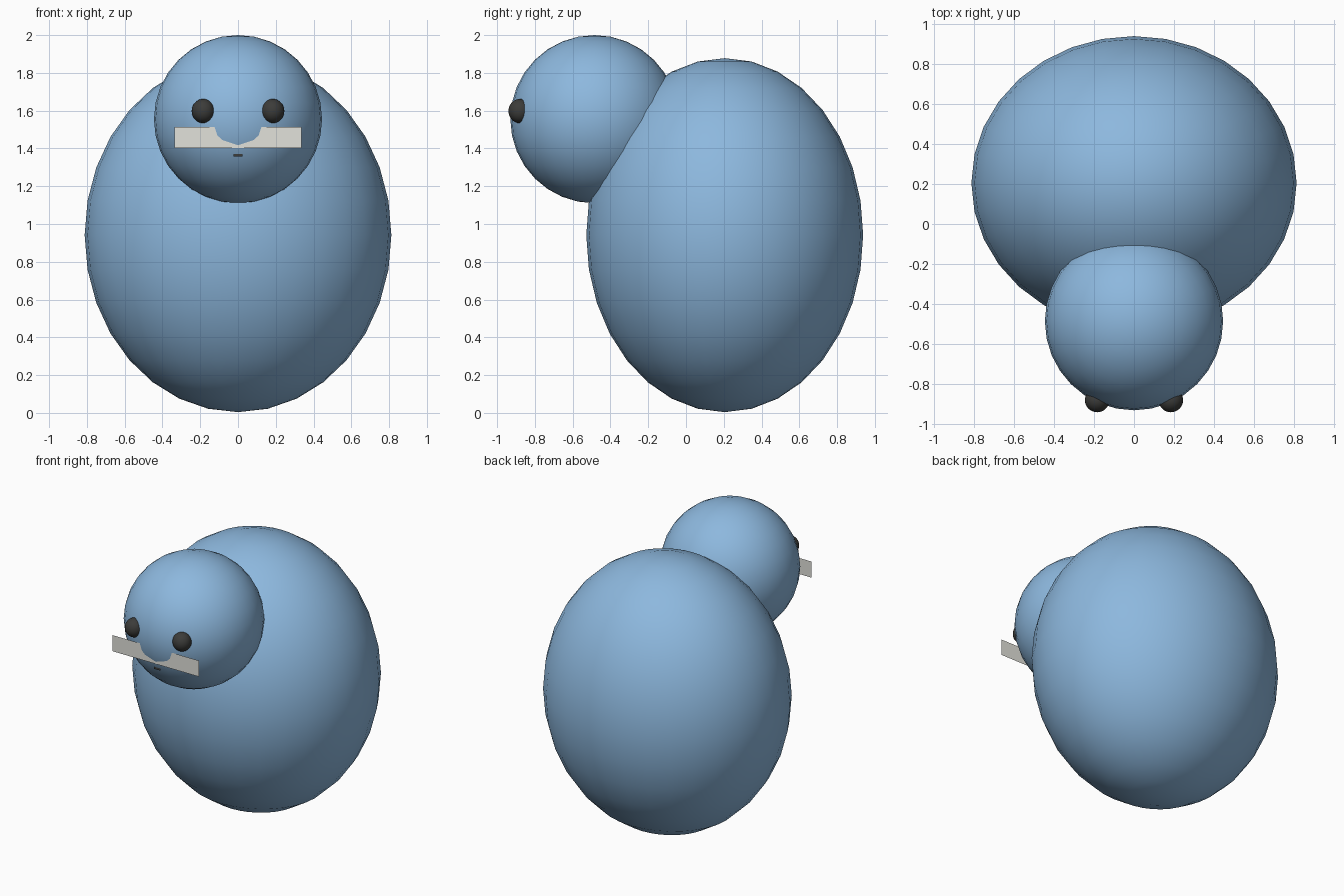
import bpy
import math

if "Cube" in bpy.data.objects:
    bpy.data.objects.remove(bpy.data.objects["Cube"])


def material(name, color):
    m = bpy.data.materials.new(name)
    m.diffuse_color = (*color, 1.0)
    m.use_nodes = True
    m.node_tree.nodes["Principled BSDF"].inputs["Base Color"].default_value = m.diffuse_color
    return m


BLUE = material("soft_blue", (0.266, 0.479, 0.73))
DARK = material("charcoal", (0.045, 0.045, 0.042))
PALE = material("pale_grey", (0.76, 0.76, 0.71))


def ball(name, center, radii, mat, segments=32, rings=16):
    bpy.ops.mesh.primitive_uv_sphere_add(segments=segments, ring_count=rings,
                                         radius=1, location=center)
    ob = bpy.context.object
    ob.name = name
    ob.scale = radii
    bpy.ops.object.transform_apply(location=False, rotation=False, scale=True)
    ob.data.materials.append(mat)
    bpy.ops.object.shade_smooth_by_angle(angle=math.radians(40))
    return ob


def upright_plate(name, center, width, height, mat):
    # Single flat sheet facing the front
    bpy.ops.mesh.primitive_plane_add(size=1, location=center,
                                     rotation=(math.pi / 2, 0, 0))
    ob = bpy.context.object
    ob.name = name
    ob.scale = (width, height, 1)
    bpy.ops.object.transform_apply(location=False, rotation=True, scale=True)
    ob.data.materials.append(mat)
    return ob


# Egg-shaped body and round head
ball("body", (0, 0.205, 0.941), (0.812, 0.733, 0.937), BLUE)
ball("head", (0, -0.485, 1.555), (0.445, 0.445, 0.445), BLUE)

# Eyes
for side, label in ((-1, "right"), (1, "left")):
    ball(label + "_eye", (side * 0.184, -0.879, 1.598),
         (0.061, 0.061, 0.064), DARK)

# Flat strip cutting through the front of the head, and the small mouth
upright_plate("face_strip", (0, -0.906, 1.458), 0.67, 0.112, PALE)
upright_plate("mouth", (0, -0.892, 1.364), 0.05, 0.015, DARK)
